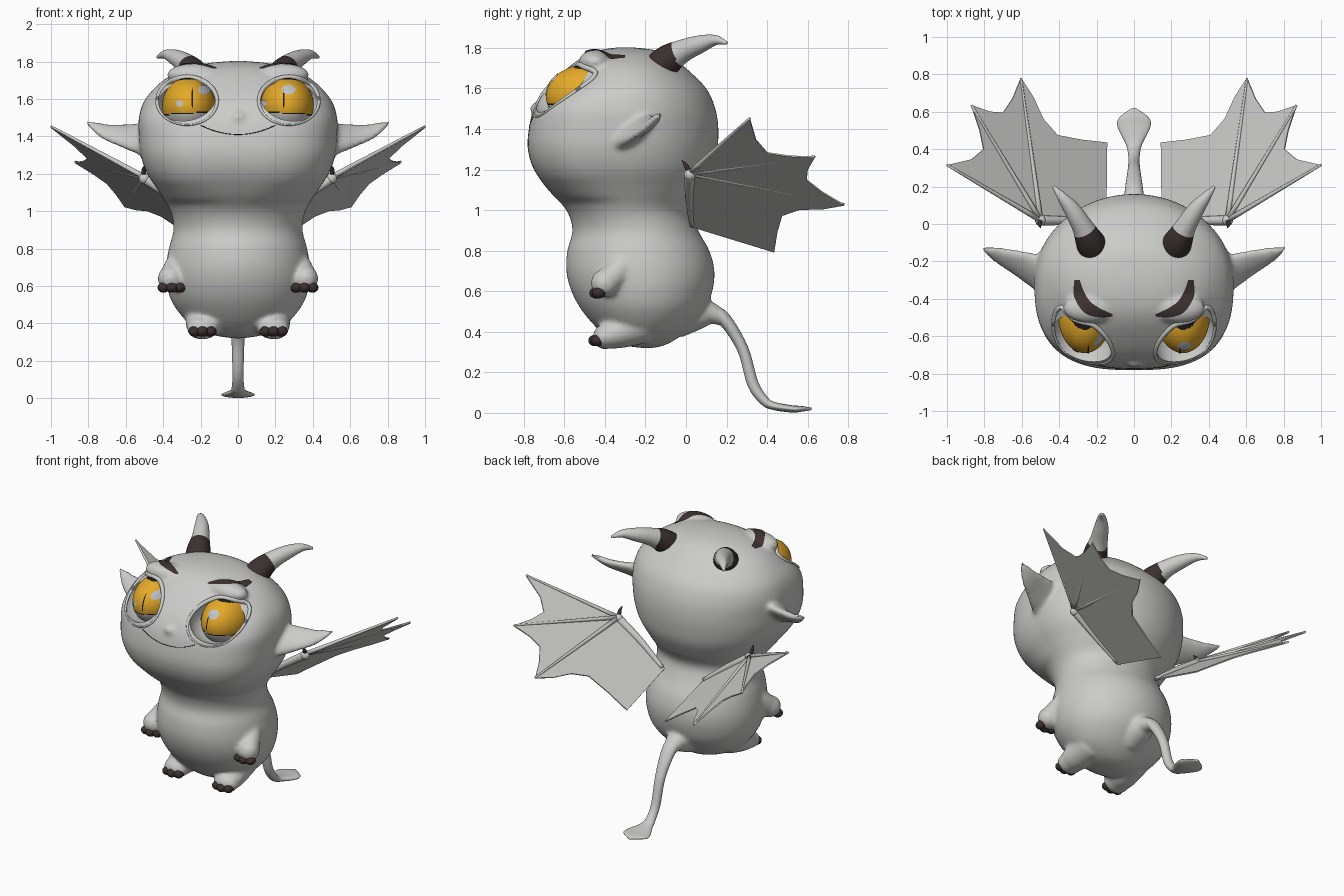
import bpy, bmesh
from math import sin, cos, pi
from mathutils import Vector, Matrix
from mathutils.bvhtree import BVHTree

cube = bpy.data.objects.get("Cube")
if cube:
    bpy.data.objects.remove(cube)


def material(name, *rgb):
    m = bpy.data.materials.new(name)
    m.use_nodes = True
    m.diffuse_color = (*rgb, 1)
    m.node_tree.nodes["Principled BSDF"].inputs["Base Color"].default_value = (*rgb, 1)
    return m


SKIN = material("pale grey skin", .6, .6, .59)
DARK = material("dark brown horn", .045, .03, .03)
GOLD = material("golden iris", .78, .4, .022)
BLACK = material("black line", .012, .01, .01)
SHINE = material("eye highlight", .55, .55, .57)


def make(name, bm, mats, smooth=True):
    bmesh.ops.remove_doubles(bm, verts=bm.verts, dist=1e-5)
    bmesh.ops.recalc_face_normals(bm, faces=bm.faces)
    me = bpy.data.meshes.new(name)
    for f in bm.faces:
        f.smooth = smooth
    bm.to_mesh(me)
    bm.free()
    for m in mats:
        me.materials.append(m)
    ob = bpy.data.objects.new(name, me)
    bpy.context.scene.collection.objects.link(ob)
    return ob


def bake(ob):
    # Replace the mesh by its modified result
    bpy.context.view_layer.update()
    me = bpy.data.meshes.new_from_object(ob.evaluated_get(bpy.context.evaluated_depsgraph_get()))
    ob.modifiers.clear()
    ob.data = me
    if not me.materials:
        me.materials.append(SKIN)
    for p in me.polygons:
        p.use_smooth = True


def spline(rows, steps):
    # Catmull-Rom interpolation of number rows
    out = []
    for i in range(len(rows) - 1):
        a, b, c, d = (rows[max(0, min(len(rows) - 1, i + k))] for k in (-1, 0, 1, 2))
        for s in range(steps):
            t = s / steps
            out.append([q + t / 2 * (r - p + t * (2 * p - 5 * q + 4 * r - w + t * (3 * (q - r) + w - p)))
                        for p, q, r, w in zip(a, b, c, d)])
    return out + [list(rows[-1])]


def loft(bm, rings, closed=True, cap=True):
    vs = [[bm.verts.new(p) for p in ring] for ring in rings]
    n = len(vs[0])
    for a, b in zip(vs, vs[1:]):
        for i in range(n if closed else n - 1):
            j = (i + 1) % n
            bm.faces.new((a[i], a[j], b[j], b[i]))
    if cap:
        bm.faces.new(vs[0])
        bm.faces.new(vs[-1])


def tube(bm, rows, side=(1, 0, 0), steps=5, mirror=1, sides=20):
    # rows: x, y, z, radius along side, radius across
    rows = spline(rows, steps)
    pts = [Vector((r[0] * mirror, r[1], r[2])) for r in rows]
    rings = []
    for i, (p, r) in enumerate(zip(pts, rows)):
        t = (pts[min(i + 1, len(pts) - 1)] - pts[max(i - 1, 0)]).normalized()
        s = Vector(side)
        s = (s - t * s.dot(t)).normalized()
        u = t.cross(s)
        rings.append([p + s * r[3] * cos(2 * pi * k / sides) + u * r[4] * sin(2 * pi * k / sides)
                      for k in range(sides)])
    loft(bm, rings)


def ball(bm, c, r, segments=24):
    bmesh.ops.create_uvsphere(bm, u_segments=segments, v_segments=segments * 2 // 3, radius=1,
                              matrix=Matrix.LocRotScale(Vector(c), None, Vector(r)))


# Torso and head as one lofted profile: z, half width, front y, back y
profile = [(.32, .02, -.22, -.16), (.34, .14, -.33, -.09), (.4, .26, -.42, 0), (.5, .345, -.51, .09),
           (.6, .38, -.565, .13), (.7, .385, -.59, .14), (.8, .37, -.585, .115), (.9, .345, -.56, .06),
           (1, .36, -.59, .03), (1.1, .42, -.68, .085), (1.2, .485, -.75, .135), (1.3, .52, -.78, .155),
           (1.4, .53, -.775, .16), (1.5, .53, -.75, .145), (1.6, .495, -.69, .1), (1.7, .4, -.585, 0),
           (1.76, .285, -.5, -.08), (1.79, .17, -.42, -.16), (1.803, .03, -.33, -.27)]


def power(v, e):
    return (1 if v > 0 else -1) * abs(v) ** e


rings = []
for z, rx, yf, yb in spline(profile, 5):
    ring = []
    for k in range(72):
        c, s = cos(2 * pi * k / 72), sin(2 * pi * k / 72)
        # Squarer cheeks on the front of the head
        square = 2 + (max(.2, min(.8, (z - 1) / .2, (1.7 - z) / .25)) if s < 0 and z > 1.04 else 0)
        ring.append((rx * power(c, 2 / square), (yf + yb) / 2 + (yb - yf) / 2 * power(s, 2 / square), z))
    rings.append(ring)
bm = bmesh.new()
loft(bm, rings)
ball(bm, (0, -.73, 1.5), (.05, .038, .035))

# Ears, brow ridges, arms, feet and tail root are fused into the body
tube(bm, [(0, -.04, .45, .1, .08), (0, .08, .49, .08, .07), (0, .14, .485, .06, .05), (0, .2, .45, .042, .03)])
for m in (1, -1):
    tube(bm, [(.4, -.28, 1.37, .16, .09), (.5, -.255, 1.39, .12, .055), (.6, -.215, 1.405, .09, .033),
              (.7, -.175, 1.425, .06, .025), (.77, -.145, 1.455, .03, .018), (.81, -.125, 1.475, .01, .01)],
         side=(0, .77, .64), mirror=m)
    ball(bm, (.235 * m, -.45, 1.73), (.145, .08, .06))
    tube(bm, [(.3, -.26, .81, .04, .04), (.335, -.32, .715, .055, .06), (.36, -.4, .64, .066, .066)], mirror=m)
    ball(bm, (.36 * m, -.4, .64), (.07, .07, .07))
    tube(bm, [(.17, -.22, .44, .11, .1), (.185, -.34, .395, .095, .08), (.19, -.4, .375, .08, .06)], mirror=m)
    ball(bm, (.19 * m, -.4, .375), (.085, .06, .062))

body = make("body", bm, [SKIN])
remesh = body.modifiers.new("fuse", 'REMESH')
remesh.mode = 'VOXEL'
remesh.voxel_size = .013
relax = body.modifiers.new("relax", 'SMOOTH')
relax.factor = .5
relax.iterations = 6
bake(body)


def surface(ob):
    return BVHTree.FromPolygons([v.co.copy() for v in ob.data.vertices],
                                [tuple(p.vertices) for p in ob.data.polygons])


def drape(tree, origin, direction, off):
    hit, normal, *_ = tree.ray_cast(Vector(origin), Vector(direction))
    if hit is None:
        hit, normal, *_ = tree.find_nearest(Vector(origin) + Vector(direction) * 1.4)
    if normal.dot(Vector(direction)) > 0:
        normal = -normal
    return hit + normal * off


skin = surface(body)
FRONT = (0, 1, 0)

# Eye sockets carved out of the head
SX, SZ, RX, RZ = .272, 1.588, .165, .13
bm = bmesh.new()
for m in (1, -1):
    ball(bm, (SX * m, -.61, SZ), (RX, .2, RZ), 48)
cutter = make("socket_cutter", bm, [SKIN])
cutter.hide_render = True
carve = body.modifiers.new("sockets", 'BOOLEAN')
carve.operation = 'DIFFERENCE'
carve.solver = 'EXACT'
carve.object = cutter
bake(body)
bpy.data.objects.remove(cutter)
body.data.set_sharp_from_angle(angle=.8)


def disc(name, tree, x, z, rx, rz, mat, count=5, sides=24):
    bm = bmesh.new()
    loft(bm, [[drape(tree, (x + rx * r * cos(2 * pi * k / sides), -2, z + rz * r * sin(2 * pi * k / sides)),
                     FRONT, .004) for k in range(sides)]
              for r in (i / count for i in range(count + 1))], cap=False)
    make(name, bm, [mat])


for m, label in ((1, "left"), (-1, "right")):
    # Eyeball with iris, lash line and lower lid chosen by height
    bm = bmesh.new()
    ball(bm, (.262 * m, -.49, 1.56), (.143, .2, .157), 108)
    for f in bm.faces:
        c = f.calc_center_median()
        line = 1.534 - .05 * (abs(c.x) - .13)
        lash = 1.706 - 2 * (abs(c.x) - .26) ** 2
        f.material_index = 0 if c.z < line - .006 else 1 if c.z < line or c.z > lash else 2
    eye = make(label + "_eye", bm, [SKIN, BLACK, GOLD])
    tree = surface(eye)
    disc(label + "_pupil", tree, .245 * m, 1.603, .004, .055, BLACK)
    disc(label + "_large_highlight", tree, .225 * m + .045, 1.648, .036, .025, SHINE)
    disc(label + "_small_highlight", tree, .225 * m - .085, 1.575, .018, .018, SHINE)

    # Eyelid rim, thicker above
    bm = bmesh.new()
    rows = []
    for k in range(50):
        a = 2 * pi * k / 48
        p = drape(skin, (m * (SX + RX * .97 * cos(a)), -2, SZ + RZ * .98 * sin(a)), FRONT, 0)
        r = .01 + .005 * sin(a)
        rows.append((*p, r, r))
    tube(bm, rows, side=FRONT, steps=1, sides=10)
    make(label + "_eyelid", bm, [SKIN])

    # Crescent eyebrow lying on the head
    outer = spline([(.317, -.3), (.318, -.39), (.27, -.468), (.2, -.495), (.115, -.492)], 6)
    inner = spline([(.288, -.3), (.262, -.37), (.235, -.415), (.185, -.45), (.115, -.48)], 6)
    bm = bmesh.new()
    loft(bm, [[drape(skin, (m * (a[0] + (b[0] - a[0]) * t / 5), a[1] + (b[1] - a[1]) * t / 5, 3),
                     (0, 0, -1), .006) for t in range(6)] for a, b in zip(outer, inner)],
         closed=False, cap=False)
    make(label + "_eyebrow", bm, [DARK])

    # Curved horn with a dark base
    bm = bmesh.new()
    tube(bm, [(.19, -.18, 1.64, .09, .09), (.235, -.095, 1.735, .077, .077), (.275, -.015, 1.785, .057, .057),
              (.33, .075, 1.82, .045, .043), (.385, .145, 1.838, .027, .025), (.43, .2, 1.824, .008, .008)],
         mirror=m, steps=8, sides=32)
    for f in bm.faces:
        c = f.calc_center_median()
        f.material_index = int((abs(c.x) - .25) * .4 + (c.y + .03) * .8 + (c.z - 1.775) * .3 < 0)
    make(label + "_horn", bm, [SKIN, DARK])

    # Finger and toe claws
    for part, x, y, z in (("hand", .355, -.443, .592), ("foot", .19, -.448, .357)):
        bm = bmesh.new()
        for k in (-1, 0, 1):
            ball(bm, (m * (x + .043 * k), y + .012 * abs(k), z), (.032, .034, .028))
        make(f"{label}_{part}_claws", bm, [DARK])

    # Flat wing membrane fanned out from the wrist
    def wing_point(x, y, lift=0):
        return (x, y, 1.175 + .725 * (x - .5) - .298 * (y - .02) + lift)

    wrist = wing_point(.5, .02)
    tips = [(1, .315), (.87, .635), (.605, .78)]
    edge = [tips[0], (.87, .345), (.805, .4), (.825, .5), tips[1], (.77, .6), (.7, .595), (.65, .67), tips[2],
            (.54, .68), (.485, .56), (.41, .475), (.28, .45), (.145, .435), (.15, .02)]
    bm = bmesh.new()
    bm.faces.new([bm.verts.new((m * x, y, z)) for x, y, z in [wrist] + [wing_point(*p) for p in edge]])
    wing = make(label + "_wing_membrane", bm, [SKIN], smooth=False)
    thick = wing.modifiers.new("thickness", 'SOLIDIFY')
    thick.thickness = .008
    thick.offset = 0

    # Wing arm, fingers and wrist claw
    bm = bmesh.new()
    tube(bm, [(.16, .03, .93, .014, .014), (.33, .018, 1.06, .022, .022), (*wrist, .027, .027)],
         side=FRONT, mirror=m, sides=12)
    ball(bm, (m * wrist[0], wrist[1], wrist[2]), (.03, .03, .03))
    for tip in tips:
        tube(bm, [(*wing_point(.5, .02, .008), .015, .015), (*wing_point(*tip, .004), .006, .006)],
             side=(0, 0, 1), mirror=m, sides=8)
    make(label + "_wing_bones", bm, [SKIN])
    bm = bmesh.new()
    tube(bm, [(.5, .02, 1.18, .014, .014), (.505, 0, 1.22, .011, .011), (.5, -.02, 1.245, .002, .002)],
         mirror=m, sides=10)
    make(label + "_wing_claw", bm, [DARK])

# Thin smile
bm = bmesh.new()
tube(bm, [(*drape(skin, (x, -2, 1.41 + 1.25 * x * x), FRONT, 0), .002, .002)
          for x in (k / 100 for k in range(-20, 21, 2))], side=FRONT, steps=2, sides=8)
make("smile", bm, [BLACK])

# Tail ending in a flat leaf
bm = bmesh.new()
tube(bm, [(0, .12, .495, .055, .045), (0, .19, .46, .048, .034), (0, .28, .315, .035, .028),
          (0, .33, .143, .03, .028), (0, .385, .062, .033, .024), (0, .43, .035, .045, .02),
          (0, .52, .02, .088, .018), (0, .57, .02, .078, .014), (0, .62, .02, .01, .006)])
make("tail", bm, [SKIN])
